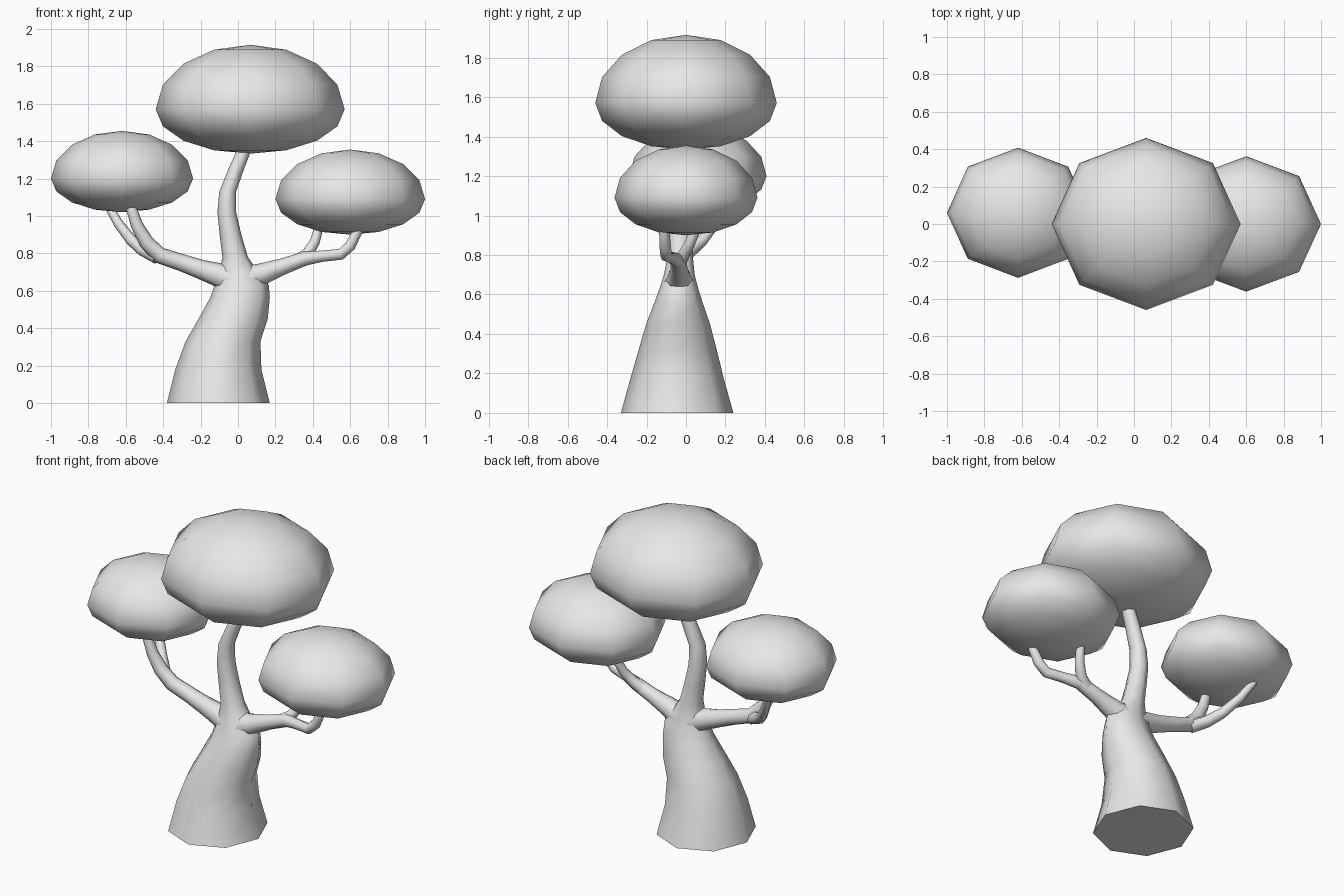
import bpy, bmesh
from math import sin, cos, pi, radians
from mathutils import Vector

SIDES = 8

default = bpy.data.objects.get("Cube")
if default:
    bpy.data.objects.remove(default, do_unlink=True)

# One plain grey for the whole tree
grey = bpy.data.materials.new("plain_grey")
grey.use_nodes = True
colour = (0.8, 0.8, 0.8, 1)
grey.diffuse_color = colour
grey.node_tree.nodes["Principled BSDF"].inputs["Base Color"].default_value = colour


def finish(name, bm):
    bmesh.ops.recalc_face_normals(bm, faces=bm.faces)
    mesh = bpy.data.meshes.new(name)
    bm.to_mesh(mesh)
    bm.free()
    mesh.materials.append(grey)
    obj = bpy.data.objects.new(name, mesh)
    bpy.context.collection.objects.link(obj)
    bpy.ops.object.select_all(action='DESELECT')
    obj.select_set(True)
    bpy.context.view_layer.objects.active = obj
    bpy.ops.object.shade_smooth_by_angle(angle=radians(62))
    return obj


def loft(name, rings):
    """Skin rings given as (centre, first axis, second axis)."""
    bm = bmesh.new()
    loops = []
    for centre, u, v in rings:
        angles = [2 * pi * i / SIDES for i in range(SIDES)]
        loops.append([bm.verts.new(centre + u * cos(a) + v * sin(a)) for a in angles])
    for low, high in zip(loops, loops[1:]):
        for i in range(SIDES):
            j = (i + 1) % SIDES
            bm.faces.new((low[i], low[j], high[j], high[i]))
    bm.faces.new(loops[0][::-1])
    bm.faces.new(loops[-1])
    return finish(name, bm)


def branch(name, path):
    """Tapered tube along points of (x, y, z, radius)."""
    points = [Vector(p[:3]) for p in path]
    rings = []
    for i, p in enumerate(points):
        ahead = points[min(i + 1, len(points) - 1)]
        behind = points[max(i - 1, 0)]
        along = (ahead - behind).normalized()
        side = along.cross(Vector((0, 1, 0))).normalized()
        r = path[i][3]
        rings.append((p, side * r, along.cross(side) * r))
    return loft(name, rings)


def canopy(name, centre, rx, ry, top, bottom):
    """Eight-sided dome, flatter below its widest ring."""
    bm = bmesh.new()
    bmesh.ops.create_uvsphere(bm, u_segments=SIDES, v_segments=8, radius=1)
    for v in bm.verts:
        height = top if v.co.z > 0 else bottom
        v.co = Vector(centre) + Vector((v.co.x * rx, v.co.y * ry, v.co.z * height))
    return finish(name, bm)


# Trunk: level rings as (x, y, z, x radius, y radius)
trunk = [
    (-.105, -.045, 0, .275, .285),
    (-.105, -.045, .18, .23, .235),
    (-.08, -.042, .33, .2, .195),
    (-.026, -.04, .45, .185, .162),
    (.01, -.038, .56, .16, .122),
    (.02, -.036, .63, .145, .098),
    (.005, -.034, .7, .105, .078),
    (-.015, -.03, .78, .068, .066),
    (-.04, -.03, .9, .058, .06),
    (-.06, -.03, 1.02, .05, .055),
    (-.055, -.03, 1.13, .045, .05),
    (-.01, -.02, 1.25, .042, .044),
    (.04, -.01, 1.37, .038, .038),
    (.07, 0, 1.45, .03, .03),
]
loft("trunk", [(Vector((x, y, z)), Vector((rx, 0, 0)), Vector((0, ry, 0)))
               for x, y, z, rx, ry in trunk])

# Right limb, forking to the front and to the back
branch("right_limb", [
    (.02, -.035, .64, .085), (-.12, -.035, .69, .062), (-.2, -.035, .715, .052),
    (-.3, -.035, .75, .046), (-.42, -.035, .79, .044), (-.49, -.045, .86, .04),
    (-.54, -.055, .95, .033), (-.57, -.06, 1.04, .028), (-.58, -.06, 1.1, .02)])
branch("right_limb_fork", [
    (-.43, -.03, .78, .038), (-.51, .02, .82, .034), (-.57, .08, .87, .03),
    (-.64, .15, .96, .026), (-.69, .2, 1.05, .022), (-.7, .22, 1.1, .018)])

# Left limb, forking the same way
branch("left_limb", [
    (.02, -.035, .65, .085), (.13, -.035, .69, .058), (.24, -.035, .73, .044),
    (.36, -.04, .773, .038), (.45, -.07, .785, .03), (.55, -.1, .795, .03),
    (.6, -.105, .84, .029), (.64, -.11, .92, .026), (.66, -.11, 1, .02)])
branch("left_limb_fork", [
    (.31, -.035, .755, .036), (.37, -.015, .795, .032), (.41, .02, .86, .027),
    (.43, .05, .93, .024), (.44, .06, 1.0, .018)])

# Foliage
canopy("top_canopy", (.065, 0, 1.57), .505, .46, .345, .237)
canopy("right_canopy", (-.62, .06, 1.2), .38, .348, .255, .18)
canopy("left_canopy", (.6, 0, 1.09), .4, .362, .265, .19)
